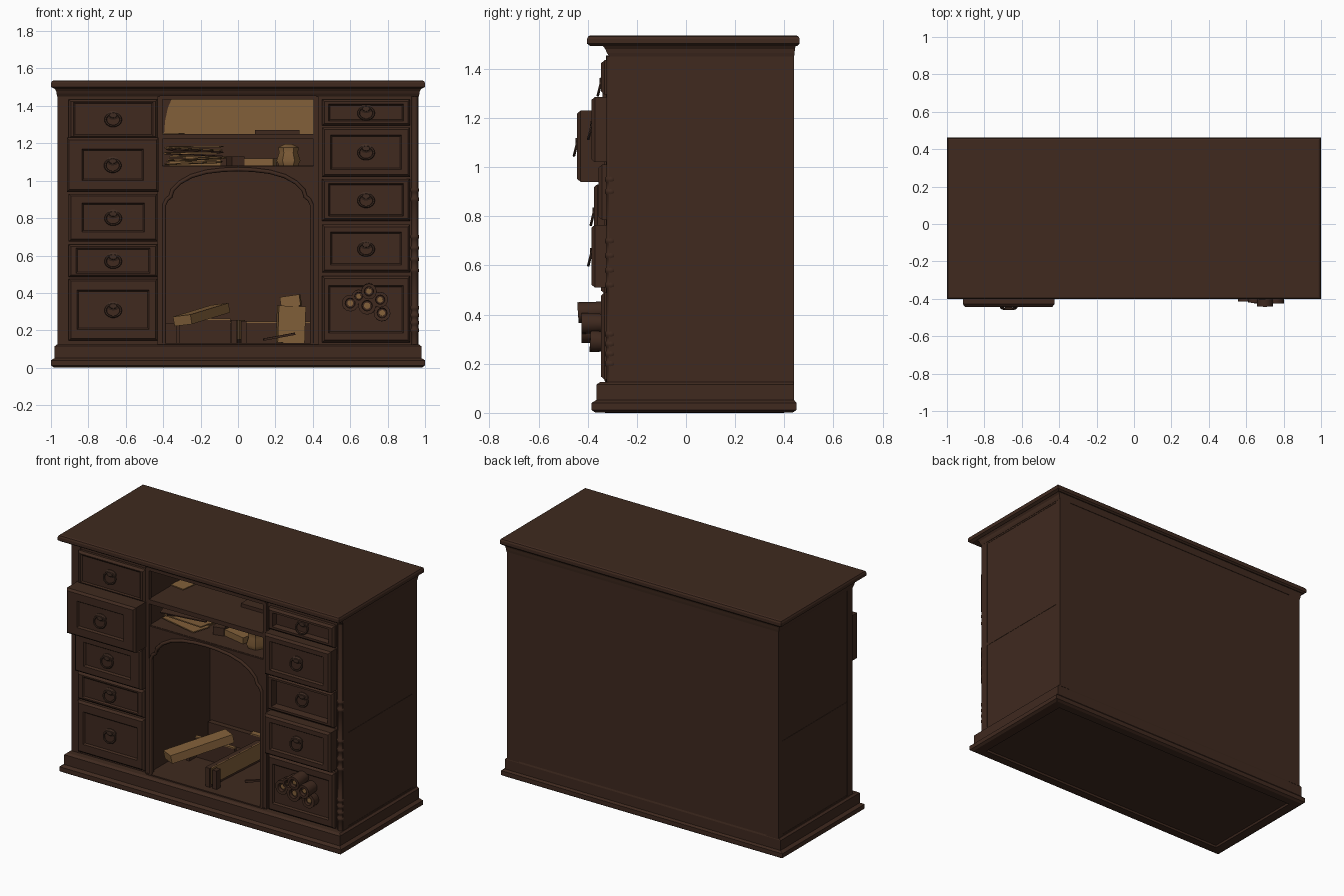
import bpy, bmesh, math, random
from mathutils import Matrix, Vector, Euler

random.seed(4)
if "Cube" in bpy.data.objects:
    bpy.data.objects.remove(bpy.data.objects["Cube"], do_unlink=True)


def material(name, rgb):
    m = bpy.data.materials.new(name)
    m.use_nodes = True
    m.diffuse_color = (*rgb, 1)
    node = next(n for n in m.node_tree.nodes if n.type == "BSDF_PRINCIPLED")
    node.inputs["Base Color"].default_value = (*rgb, 1)
    node.inputs["Roughness"].default_value = 0.8
    return m


WOOD = material("dark wood", (0.05, 0.0225, 0.0135))
METAL = material("aged metal", (0.05, 0.025, 0.016))
TAN = material("tan paper", (0.225, 0.117, 0.042))


def finish(name, bm, mat, smooth=False):
    bmesh.ops.recalc_face_normals(bm, faces=bm.faces)
    me = bpy.data.meshes.new(name)
    bm.to_mesh(me)
    bm.free()
    me.materials.append(mat)
    if smooth:
        me.shade_smooth()
        me.set_sharp_from_angle(angle=0.7)
    ob = bpy.data.objects.new(name, me)
    bpy.context.collection.objects.link(ob)
    return ob


def box(name, x, y, z, mat=WOOD, rot=(0, 0, 0)):
    """Box from three (low, high) ranges, turned about its own centre."""
    mid = Vector([sum(r) / 2 for r in (x, y, z)])
    size = [r[1] - r[0] for r in (x, y, z)]
    bm = bmesh.new()
    bmesh.ops.create_cube(bm, size=1, matrix=Matrix.Diagonal((*size, 1)))
    ob = finish(name, bm, mat)
    ob.location = mid
    ob.rotation_euler = [math.radians(a) for a in rot]
    return ob


def loft(name, rings, mat=WOOD, smooth=False):
    """Skin a list of closed point rings and cap both ends."""
    bm = bmesh.new()
    loops = [[bm.verts.new(p) for p in ring] for ring in rings]
    n = len(loops[0])
    for a, b in zip(loops, loops[1:]):
        for i in range(n):
            j = (i + 1) % n
            bm.faces.new((a[i], a[j], b[j], b[i]))
    bm.faces.new(loops[0])
    bm.faces.new(loops[-1])
    return finish(name, bm, mat, smooth)


def slab(name, profile):
    """Moulded slab: each step is half width, front y, back y, height."""
    return loft(name, [[(-w, f, z), (w, f, z), (w, b, z), (-w, b, z)]
                       for w, f, b, z in profile])


def lathe(name, profile, mat, centre, rot=(0, 0, 0), sides=12):
    turn = [2 * math.pi * i / sides for i in range(sides)]
    ob = loft(name, [[(r * math.cos(t), r * math.sin(t), z) for t in turn]
                     for r, z in profile], mat, True)
    ob.location = centre
    ob.rotation_euler = [math.radians(a) for a in rot]
    return ob


# Plinth with a shallow hollow underneath, cornice and top
slab("plinth", [(0.92, -0.31, 0.38, 0.012), (0.925, -0.315, 0.385, 0), (0.985, -0.37, 0.435, 0.002),
                (1, -0.385, 0.45, 0.012), (1, -0.385, 0.45, 0.04), (0.98, -0.365, 0.44, 0.052),
                (0.98, -0.365, 0.44, 0.115), (0.968, -0.35, 0.437, 0.125)])
slab("cornice", [(0.966, -0.312, 0.44, 1.45), (0.97, -0.322, 0.442, 1.465),
                 (0.972, -0.328, 0.443, 1.48), (0.985, -0.342, 0.447, 1.498)])
slab("desk_top", [(0.985, -0.39, 0.452, 1.493), (1, -0.402, 0.462, 1.502), (1, -0.402, 0.462, 1.522),
                  (0.995, -0.398, 0.457, 1.532), (0.986, -0.389, 0.448, 1.536)])

# Carcass
for side, s in (("right", -1), ("left", 1)):
    def span(a, b):
        return tuple(sorted((s * a, s * b)))
    box(side + "_pedestal", span(0.41, 0.962), (-0.31, 0.437), (0.12, 1.455))
    for part, y in (("front", (-0.313, -0.26)), ("rear", (0.4, 0.44))):
        box(f"{side}_{part}_stile", span(0.9, 0.965), y, (0.12, 1.455))
    for part, z in (("low", (0.12, 0.135)), ("middle", (0.715, 0.735)), ("high", (1.44, 1.455))):
        box(f"{side}_{part}_rail", span(0.9, 0.964), (-0.28, 0.42), z)
    box(side + "_inner_post", span(0.405, 0.43), (-0.325, -0.3), (0.125, 1.45))
    box(side + "_back_stile", span(0.88, 0.962), (0.42, 0.44), (0.12, 1.455))
box("back_panel", (-0.42, 0.42), (0.3, 0.437), (0.12, 1.455))
box("kneehole_floor", (-0.42, 0.42), (-0.33, 0.31), (0.11, 0.132))
box("upper_shelf", (-0.42, 0.42), (-0.325, 0.31), (1.222, 1.25))
box("lower_shelf", (-0.42, 0.42), (-0.31, 0.31), (1.062, 1.08))
box("upper_lip", (-0.42, 0.42), (-0.325, -0.28), (1.435, 1.455))
box("shelf_sheet", (-0.4, -0.3), (-0.1, 0.12), (1.25, 1.256), TAN, (0, 0, -8))
lining = [(-0.395, 1.25), (0.41, 1.25), (0.41, 1.436), (-0.355, 1.436), (-0.375, 1.39), (-0.39, 1.32)]
loft("upper_back_lining", [[(x, y, z) for x, z in lining] for y in (0.292, 0.301)], TAN)

# Arch over the kneehole
half = [(0.395, 0.13), (0.395, 0.87), (0.38, 0.9), (0.36, 0.915), (0.35, 0.95), (0.31, 0.99),
        (0.25, 1.024), (0.17, 1.047), (0.08, 1.058), (0, 1.061)]
arch = half + [(-x, z) for x, z in half[-2::-1]]
outline = arch + [(-0.42, 0.13), (-0.42, 1.078), (0.42, 1.078), (0.42, 0.13)]
loft("arch_panel", [[(x, y, z) for x, z in outline] for y in (-0.32, -0.29)])
curve = bpy.data.curves.new("arch_trim", "CURVE")
curve.dimensions = "3D"
curve.bevel_depth = 0.011
curve.bevel_resolution = 1
line = curve.splines.new("POLY")
line.points.add(len(arch) - 1)
for point, (x, z) in zip(line.points, arch):
    point.co = (x, -0.322, z, 1)
curve.materials.append(WOOD)
bpy.context.collection.objects.link(bpy.data.objects.new("arch_trim", curve))


# Drawers with a framed, sunken panel and a ring pull
def handle(name, x, y, z):
    plate = lathe(name + "_plate", [(0.034, 0), (0.034, 0.006), (0.02, 0.012), (0.018, 0.018)],
                  METAL, (x, y, z + 0.02), (90, 0, 0))
    plate.scale = (1.1, 0.7, 1)
    bpy.ops.mesh.primitive_torus_add(location=(x, y - 0.016, z - 0.004), major_radius=0.037,
                                     minor_radius=0.006, major_segments=18, minor_segments=6,
                                     rotation=(math.radians(76), 0, 0))
    ring = bpy.context.object
    ring.name = name + "_ring"
    ring.scale = (1.1, 0.95, 1)
    ring.data.materials.append(METAL)
    bpy.ops.object.shade_smooth_by_angle()


def drawer(name, x, z, margin, front, sunk=0.012, pull=True):
    mx, mz = margin
    steps = [(0, -0.29), (0, front + 0.014), (0.012, front), (None, front), (0.008, front + sunk)]
    rings = []
    for i, (d, y) in enumerate(steps):
        dx, dz = (d, d) if i < 3 else (mx + (d or 0), mz + (d or 0))
        a, b, lo, hi = x[0] + dx, x[1] - dx, z[0] + dz, z[1] - dz
        rings.append([(a, y, lo), (b, y, lo), (b, y, hi), (a, y, hi)])
    loft(name, rings)
    if pull:
        handle(name + "_handle", sum(x) / 2, front + sunk, sum(z) / 2)


LEFT, RIGHT = (-0.905, -0.43), (0.45, 0.92)
for name, x, z, margin, front, sunk in (
        ("right_drawer_1", LEFT, (1.225, 1.435), (0.025, 0.015), -0.34, 0.006),
        ("right_drawer_2", (-0.915, -0.425), (0.94, 1.23), (0.08, 0.06), -0.443, 0.012),
        ("right_drawer_3", LEFT, (0.675, 0.93), (0.07, 0.05), -0.375, 0.012),
        ("right_drawer_4", LEFT, (0.485, 0.66), (0.04, 0.02), -0.345, 0.008),
        ("right_drawer_5", LEFT, (0.145, 0.475), (0.045, 0.06), -0.345, 0.01),
        ("left_drawer_1", RIGHT, (1.295, 1.435), (0.035, 0.025), -0.345, 0.03),
        ("left_drawer_2", RIGHT, (1.02, 1.285), (0.045, 0.04), -0.385, 0.012),
        ("left_drawer_3", RIGHT, (0.785, 1.01), (0.035, 0.025), -0.355, 0.04),
        ("left_drawer_4", RIGHT, (0.51, 0.765), (0.045, 0.04), -0.385, 0.012),
        ("left_drawer_5", RIGHT, (0.135, 0.49), (0.035, 0.05), -0.345, 0.01)):
    drawer(name, x, z, margin, front, sunk, name != "left_drawer_5")

# Turned colonnette on the left front corner
profile = [(0.018, 0.125)]
for z in (0.2, 0.24, 0.28, 0.32, 0.52, 0.58, 0.64, 0.7, 0.9, 0.95):
    profile += [(0.018, z - 0.014), (0.024, z - 0.005), (0.024, z + 0.005), (0.018, z + 0.014)]
lathe("corner_colonnette", profile + [(0.018, 1.45)], WOOD, (0.945, -0.306, 0))

# Bundle of hollow rolls pushed through the lowest left drawer
for i, (x, z, r, front) in enumerate((
        (0.6, 0.345, 0.045, 0.08), (0.645, 0.385, 0.036, 0.085), (0.7, 0.415, 0.042, 0.105),
        (0.76, 0.365, 0.042, 0.09), (0.77, 0.29, 0.045, 0.055), (0.69, 0.33, 0.048, 0.09))):
    tilt = (90 + (z - 0.35) * 60, (x - 0.69) * 60, 0)
    base = Vector((x, -0.335, z))
    lathe(f"roll_{i}", [(r * 0.9, 0), (r, front - 0.02), (r, front), (r * 0.6, front),
                        (r * 0.55, front - 0.02)], WOOD, base, tilt)
    axis = Euler([math.radians(a) for a in tilt]).to_matrix() @ Vector((0, 0, 1))
    lathe(f"roll_core_{i}", [(r * 0.35, 0), (r * 0.35, 0.008)], TAN, base + axis * (front - 0.02), tilt)

# Loose papers in the lower compartment
for i in range(9):
    x, y, z = random.uniform(-0.25, -0.21), random.uniform(-0.2, -0.08), 1.09 + i * 0.011
    box(f"paper_{i}", (x - 0.145, x + 0.145), (y - 0.06, y + 0.06), (z, z + 0.007),
        WOOD if i in (4, 6) else TAN,
        (random.uniform(-4, 4), random.uniform(-3, 3), random.uniform(-20, 40)))
box("folded_paper", (-0.37, -0.09), (-0.06, 0.0), (1.08, 1.12), TAN)
box("small_book", (-0.05, 0.02), (-0.2, -0.08), (1.08, 1.13), WOOD, (0, 0, 15))
box("letter", (0.04, 0.2), (-0.2, -0.1), (1.08, 1.12), TAN, (0, 0, -12))
lathe("paper_scrap", [(0.05, 0), (0.064, 0.03), (0.05, 0.07), (0.055, 0.1), (0.02, 0.118)],
      TAN, (0.27, -0.2, 1.078), sides=6)
box("thin_book", (0.09, 0.33), (-0.1, 0.05), (1.25, 1.272))

# Broken drawer parts on the kneehole floor
box("broken_box_front", (-0.32, -0.04), (0.02, 0.04), (0.13, 0.255))
box("broken_box_edge", (-0.32, -0.04), (0.019, 0.041), (0.255, 0.262), TAN)
box("broken_box_side", (-0.33, -0.31), (-0.05, 0.04), (0.13, 0.24))
box("loose_plank", (-0.25, -0.14), (-0.32, 0.08), (0.258, 0.31), TAN, (9, -6, -32))
box("standing_board", (-0.02, 0.012), (-0.28, 0.2), (0.132, 0.255), WOOD, (0, 0, -4))
box("standing_board_lining", (0.014, 0.022), (-0.27, 0.2), (0.15, 0.256), TAN, (0, 0, -4))
box("board_cap", (0.015, 0.045), (-0.28, -0.24), (0.132, 0.25))
box("rear_skirting", (-0.4, 0.4), (0.265, 0.3), (0.132, 0.24))
box("rear_skirting_edge", (-0.1, 0.4), (0.264, 0.3), (0.24, 0.248), TAN)
box("paper_bundle", (0.21, 0.355), (0.06, 0.16), (0.132, 0.33), TAN, (0, 2, 6))
box("bundle_top", (0.23, 0.335), (0.07, 0.15), (0.325, 0.385), TAN, (0, -8, -5))
box("dropped_lath", (0.13, 0.31), (-0.1, -0.085), (0.16, 0.172), WOOD, (0, -10, 20))
